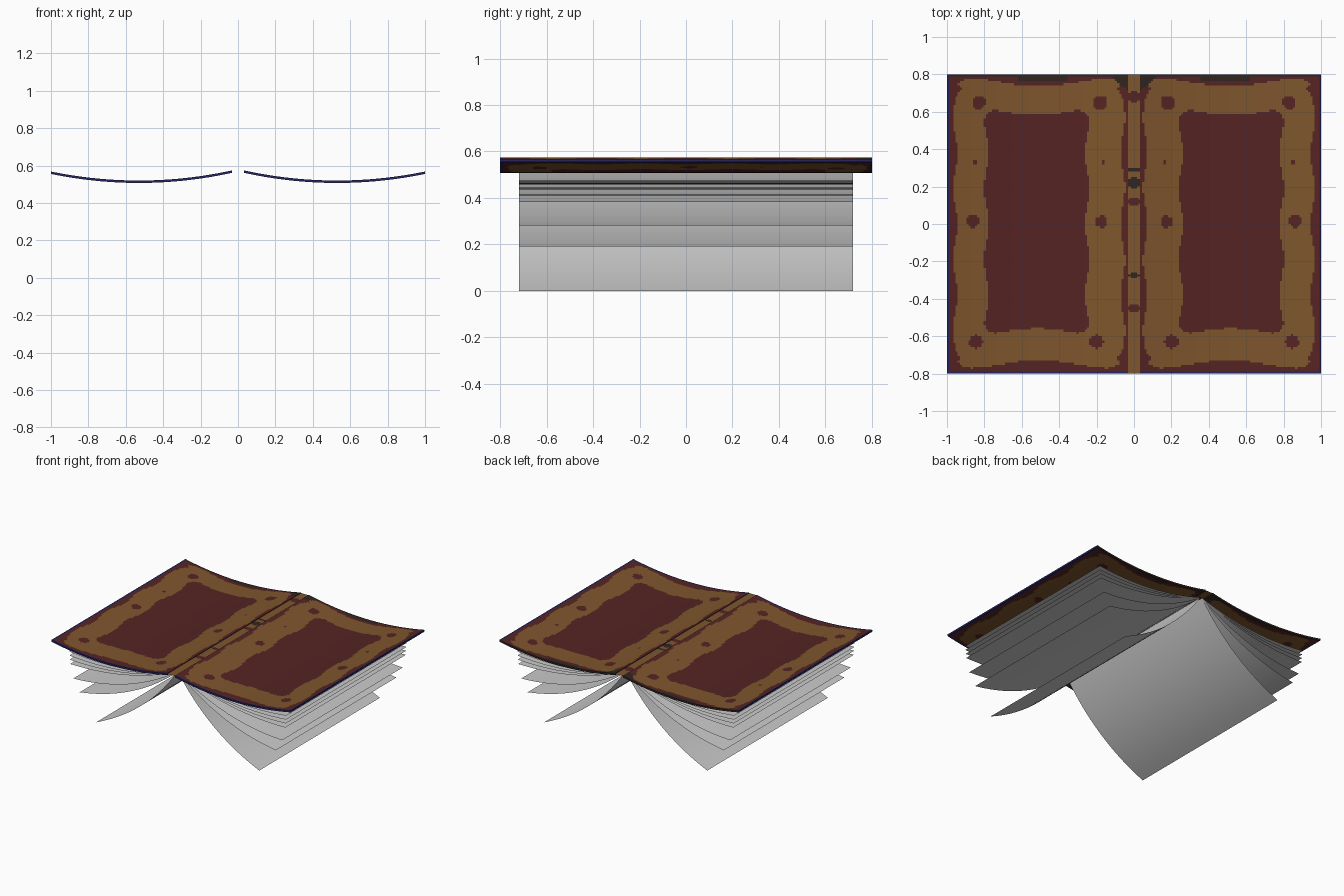
import bpy, bmesh, math

if "Cube" in bpy.data.objects:
    bpy.data.objects.remove(bpy.data.objects["Cube"])


def material(name, rgb):
    m = bpy.data.materials.new(name)
    m.diffuse_color = (*rgb, 1)
    m.use_nodes = True
    m.node_tree.nodes["Principled BSDF"].inputs["Base Color"].default_value = m.diffuse_color
    return m


RED, GOLD, DARK, NAVY = range(4)
cover_mats = [material("dark_red_leather", (0.092, 0.017, 0.017)),
              material("old_gold", (0.21, 0.092, 0.026)),
              material("dark_brown", (0.03, 0.019, 0.015)),
              material("navy_edge", (0.018, 0.018, 0.12))]
paper = material("grey_paper", (0.6, 0.6, 0.6))


def make_object(name, bm, mats):
    bmesh.ops.recalc_face_normals(bm, faces=bm.faces)
    mesh = bpy.data.meshes.new(name)
    bm.to_mesh(mesh)
    bm.free()
    for m in mats:
        mesh.materials.append(m)
    ob = bpy.data.objects.new(name, mesh)
    bpy.context.collection.objects.link(ob)
    bpy.ops.object.select_all(action='DESELECT')
    ob.select_set(True)
    bpy.context.view_layer.objects.active = ob
    bpy.ops.object.shade_smooth_by_angle(angle=math.radians(35))
    return ob


def rounded_box(x, y, x0, x1, y0, y1, r):
    """Signed distance to a rounded rectangle, with wavy sides."""
    cx, cy, hx, hy = (x0 + x1) / 2, (y0 + y1) / 2, (x1 - x0) / 2, (y1 - y0) / 2
    qx, qy = abs(x - cx) - hx + r, abs(y - cy) - hy + r
    d = math.hypot(max(qx, 0), max(qy, 0)) + min(max(qx, qy), 0) - r
    if qy > qx:
        return d + 0.022 * math.cos(math.tau * (x - cx) / 0.8)
    return d + 0.012 * math.cos(math.tau * y / 0.38)


# x, y, radius of the red studs in the gold frame
STUDS = [(0.83, 0.65, 0.036), (0.18, 0.65, 0.038), (0.845, -0.63, 0.036), (0.2, -0.63, 0.036),
         (0.862, 0.015, 0.034), (0.173, 0.012, 0.032),
         (0.85, 0.33, 0.011), (0.165, 0.33, 0.011), (0.505, 0.66, 0.007)]


def cover_colour(x, y):
    if x > 0.99 or y < -0.789:
        return NAVY
    if y > 0.79 or (y > 0.765 and 0.35 < x < 0.62) or y - 0.9 * x > 0.68:
        return DARK
    if any(math.hypot(x - a, y - b) < r for a, b, r in STUDS):
        return RED
    outer = rounded_box(x, y, 0.06, 0.955, -0.75, 0.758, 0.09)
    inner = rounded_box(x, y, 0.25, 0.79, -0.58, 0.605, 0.06)
    return GOLD if outer < 0 < inner else RED


# Bowed cover boards with a gold frame on both faces
def cover(name, side, nx=84, ny=136, thick=0.013):
    bm = bmesh.new()
    xs = [0.032 + 0.968 * i / nx for i in range(nx + 1)]
    ys = [-0.8 + 1.6 * j / ny for j in range(ny + 1)]
    layers = []
    for drop in (0, thick):
        layers.append([[bm.verts.new((side * x, y, 0.52 + 0.218 * (x - 0.53) ** 2 - drop))
                        for y in ys] for x in xs])
    top, low = layers
    for i in range(nx):
        for j in range(ny):
            c = cover_colour((xs[i] + xs[i + 1]) / 2, (ys[j] + ys[j + 1]) / 2)
            for g in layers:
                bm.faces.new((g[i][j], g[i + 1][j], g[i + 1][j + 1], g[i][j + 1])).material_index = c
    # board edges
    for i in range(nx):
        for j, c in ((0, NAVY), (ny, DARK)):
            bm.faces.new((top[i][j], top[i + 1][j], low[i + 1][j], low[i][j])).material_index = c
    for j in range(ny):
        for i, c in ((0, DARK), (nx, NAVY)):
            bm.faces.new((top[i][j], top[i][j + 1], low[i][j + 1], low[i][j])).material_index = c
    return make_object(name, bm, cover_mats)


# Thin sheet hinged at the spine, sagging between hinge and free edge
def page(name, side, tip_x, tip_z, sag=0.06, n=14):
    bm = bmesh.new()
    hx, hz = 0.006, 0.558
    dx, dz = tip_x - hx, tip_z - hz
    length = math.hypot(dx, dz)
    rows = []
    for i in range(n + 1):
        t = i / n
        s = sag * 4 * t * (1 - t)
        x, z = hx + dx * t + dz / length * s, hz + dz * t - dx / length * s
        rows.append([bm.verts.new((side * x, y, z)) for y in (-0.72, 0.72)])
    for a, b in zip(rows, rows[1:]):
        bm.faces.new((a[0], b[0], b[1], a[1]))
    return make_object(name, bm, [paper])


# Flat spine strip with red and dark spots
def spine():
    bm = bmesh.new()
    n, m, w = 8, 160, 0.032
    g = [[bm.verts.new((-w + 2 * w * i / n, -0.8 + 1.6 * j / m, 0.57)) for j in range(m + 1)]
         for i in range(n + 1)]
    spots = [(0.68, 0.028, RED), (0.12, 0.025, RED), (-0.45, 0.025, RED),
             (0.22, 0.03, DARK), (0.29, 0.012, DARK), (-0.275, 0.012, DARK)]
    for i in range(n):
        for j in range(m):
            f = bm.faces.new((g[i][j], g[i + 1][j], g[i + 1][j + 1], g[i][j + 1]))
            x, y = -w + 2 * w * (i + 0.5) / n, -0.8 + 1.6 * (j + 0.5) / m
            f.material_index = next((c for b, r, c in spots
                                     if math.hypot(x * r / 0.034, y - b) < r), GOLD)
    return make_object("spine", bm, cover_mats)


PAGES = [(0.682, 0.0), (0.82, 0.19), (0.873, 0.28), (0.9, 0.383),
         (0.903, 0.415), (0.906, 0.445), (0.908, 0.475)]
for label, side in (("left", -1), ("right", 1)):
    cover(f"{label}_cover", side)
    for k, (tx, tz) in enumerate(PAGES, 1):
        page(f"{label}_page_{k}", side, tx, tz, sag=0.065 if k < 4 else 0.05)
spine()
